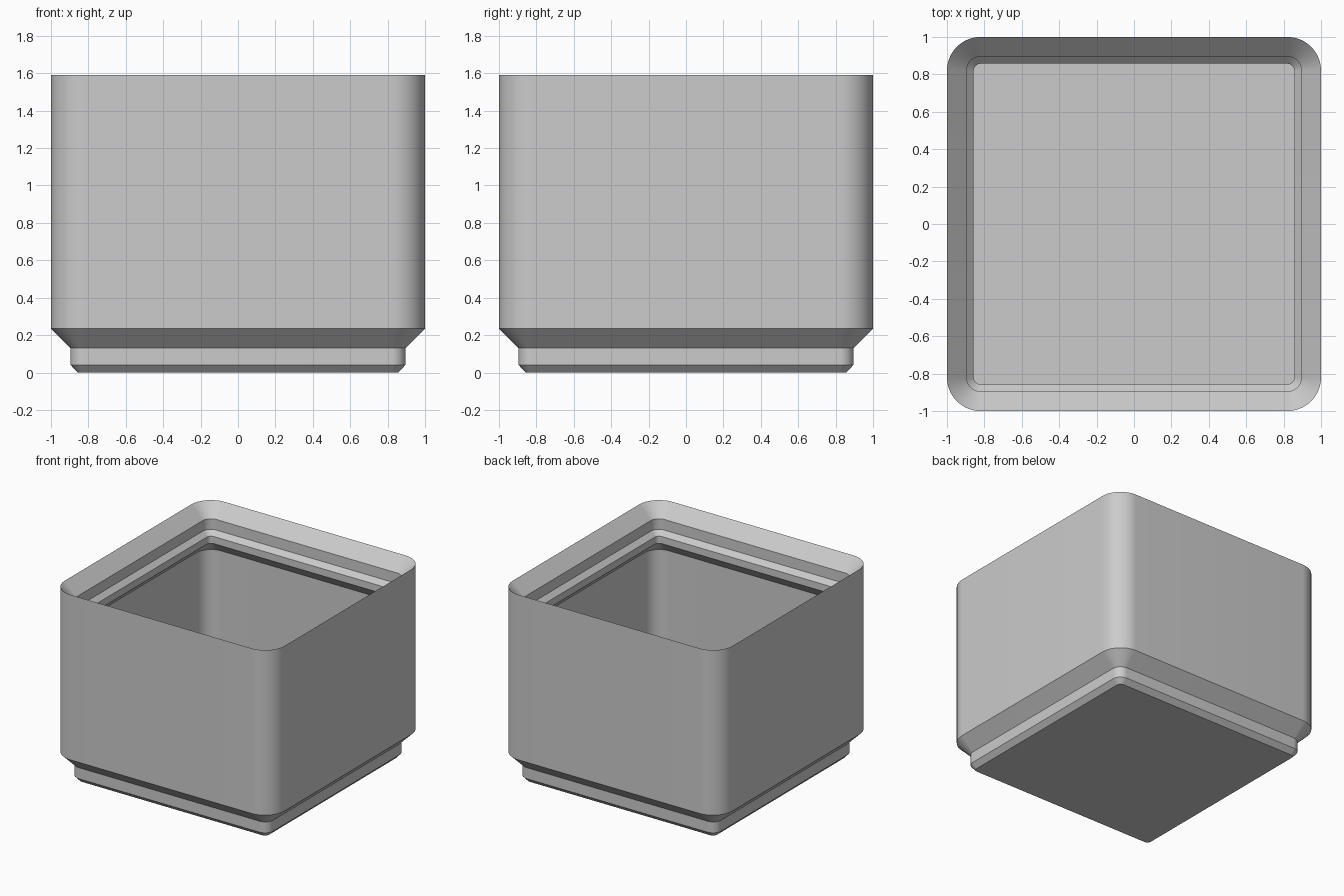
import bpy, bmesh, math

cube = bpy.data.objects.get("Cube")
if cube:
    bpy.data.objects.remove(cube)

CORNER_RADIUS = 0.18
SEGMENTS = 16

# One flat grey for the whole bin
grey = bpy.data.materials.new("plain grey")
grey.use_nodes = True
colour = (0.6, 0.6, 0.6, 1)
grey.diffuse_color = colour
grey.node_tree.nodes["Principled BSDF"].inputs["Base Color"].default_value = colour


def rounded_ring(bm, half, z):
    """Rounded square whose corners stay concentric with the outer wall."""
    centre = 1 - CORNER_RADIUS
    radius = half - centre
    ring = []
    for corner, (sx, sy) in enumerate([(1, 1), (-1, 1), (-1, -1), (1, -1)]):
        for i in range(SEGMENTS + 1):
            a = (corner + i / SEGMENTS) * math.pi / 2
            ring.append(bm.verts.new((sx * centre + radius * math.cos(a),
                                      sy * centre + radius * math.sin(a), z)))
    return ring


# Section as (half width, height): up the outside, then down the inside
foot = [(0.857, 0), (0.895, 0.04), (0.895, 0.13), (1, 0.234)]
lip = [(1, 1.59), (0.895, 1.485), (0.895, 1.398), (0.857, 1.36),
       (0.857, 1.302), (0.954, 1.205)]
floor = [(0.954, 0.34)]

bm = bmesh.new()
rings = [rounded_ring(bm, half, z) for half, z in foot + lip + floor]
for low, high in zip(rings, rings[1:]):
    for i in range(len(low)):
        j = (i + 1) % len(low)
        bm.faces.new((low[i], low[j], high[j], high[i]))

# Underside and inner floor
bm.faces.new(rings[0][::-1])
bm.faces.new(rings[-1])

mesh = bpy.data.meshes.new("storage_bin")
bm.to_mesh(mesh)
bm.free()
mesh.materials.append(grey)
storage_bin = bpy.data.objects.new("storage_bin", mesh)
bpy.context.collection.objects.link(storage_bin)

# Smooth corners, crisp profile edges
bpy.ops.object.select_all(action="DESELECT")
storage_bin.select_set(True)
bpy.context.view_layer.objects.active = storage_bin
bpy.ops.object.shade_smooth_by_angle(angle=math.radians(25))
